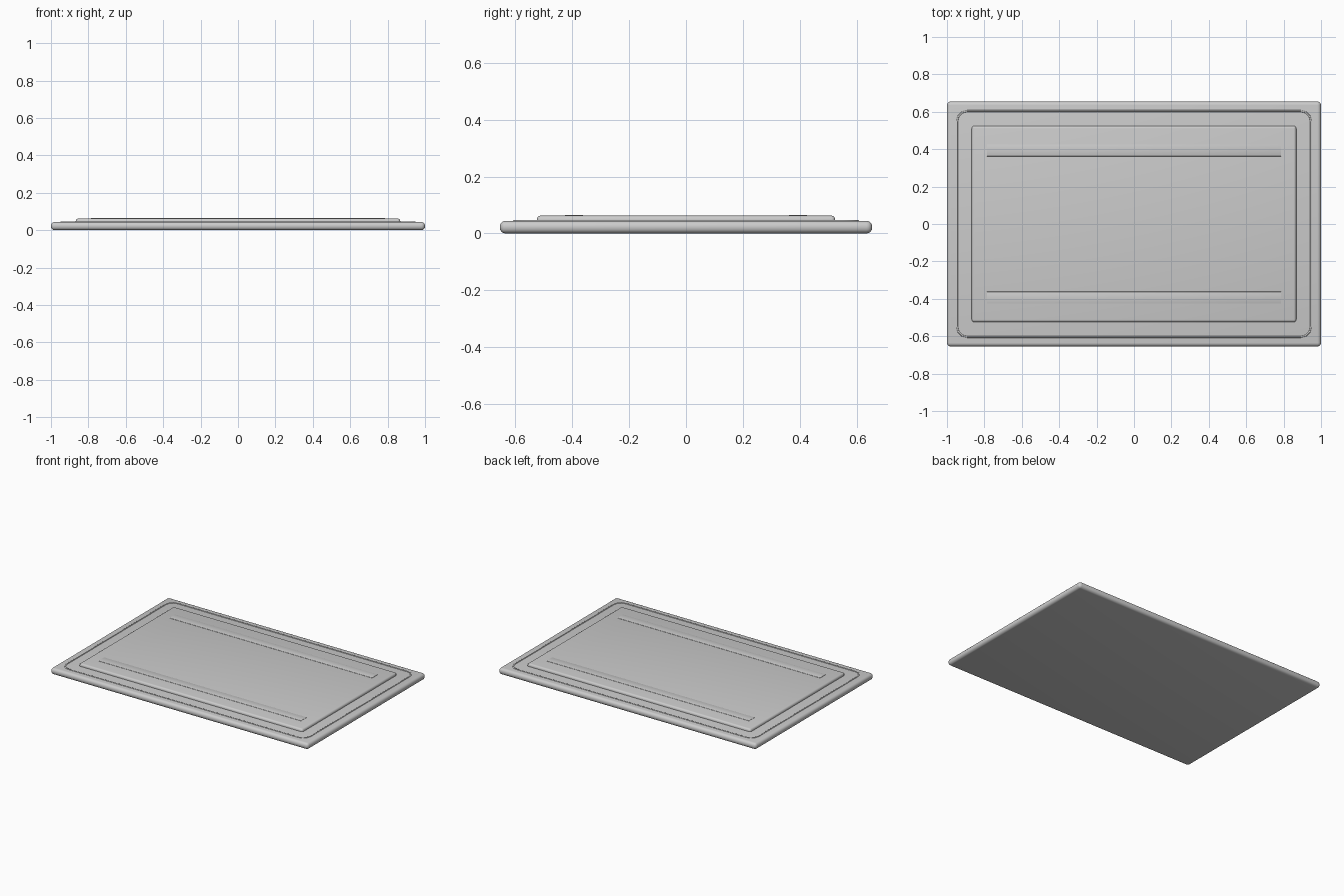
import bpy, math

if "Cube" in bpy.data.objects:
    bpy.data.objects.remove(bpy.data.objects["Cube"])

def slab(name, sx, sy, z0, z1, bevel, segs):
    """Box with rounded edges, given its full size and its z range."""
    bpy.ops.mesh.primitive_cube_add(size=1, location=(0, 0, (z0 + z1) / 2))
    ob = bpy.context.object
    ob.name = name
    ob.scale = (sx, sy, z1 - z0)
    bpy.ops.object.transform_apply(location=False, rotation=False, scale=True)
    mod = ob.modifiers.new("round", "BEVEL")
    mod.width, mod.segments = bevel, segs
    bpy.ops.object.modifier_apply(modifier=mod.name)
    bpy.ops.object.shade_smooth_by_angle(angle=math.radians(40))
    return ob

# Main mat and raised centre panel
slab("mat_base", 2.0, 1.31, 0.0, 0.044, 0.02, 5)
slab("centre_panel", 1.735, 1.05, 0.03, 0.0625, 0.014, 4)

# Two long strips, barely proud of the panel
for side, y in (("front", -0.394), ("back", 0.394)):
    strip = slab(side + "_strip", 1.574, 0.064, 0.05, 0.0645, 0.002, 2)
    strip.location.y = y

# Thin piping loop around the panel, with rounded corners
hx, hy, r = 0.946, 0.604, 0.055
path = []
for k, (sx, sy) in enumerate(((1, 1), (-1, 1), (-1, -1), (1, -1))):
    for i in range(4):
        a = math.pi / 2 * (k + i / 3)
        path.append((sx * (hx - r) + r * math.cos(a), sy * (hy - r) + r * math.sin(a)))
curve = bpy.data.curves.new("border_piping", "CURVE")
curve.dimensions = "3D"
curve.bevel_depth = 0.005
curve.bevel_resolution = 2
spline = curve.splines.new("POLY")
spline.points.add(len(path) - 1)
for p, (x, y) in zip(spline.points, path):
    p.co = (x, y, 0.0425, 1)
spline.use_cyclic_u = True
piping = bpy.data.objects.new("border_piping", curve)
bpy.context.collection.objects.link(piping)
